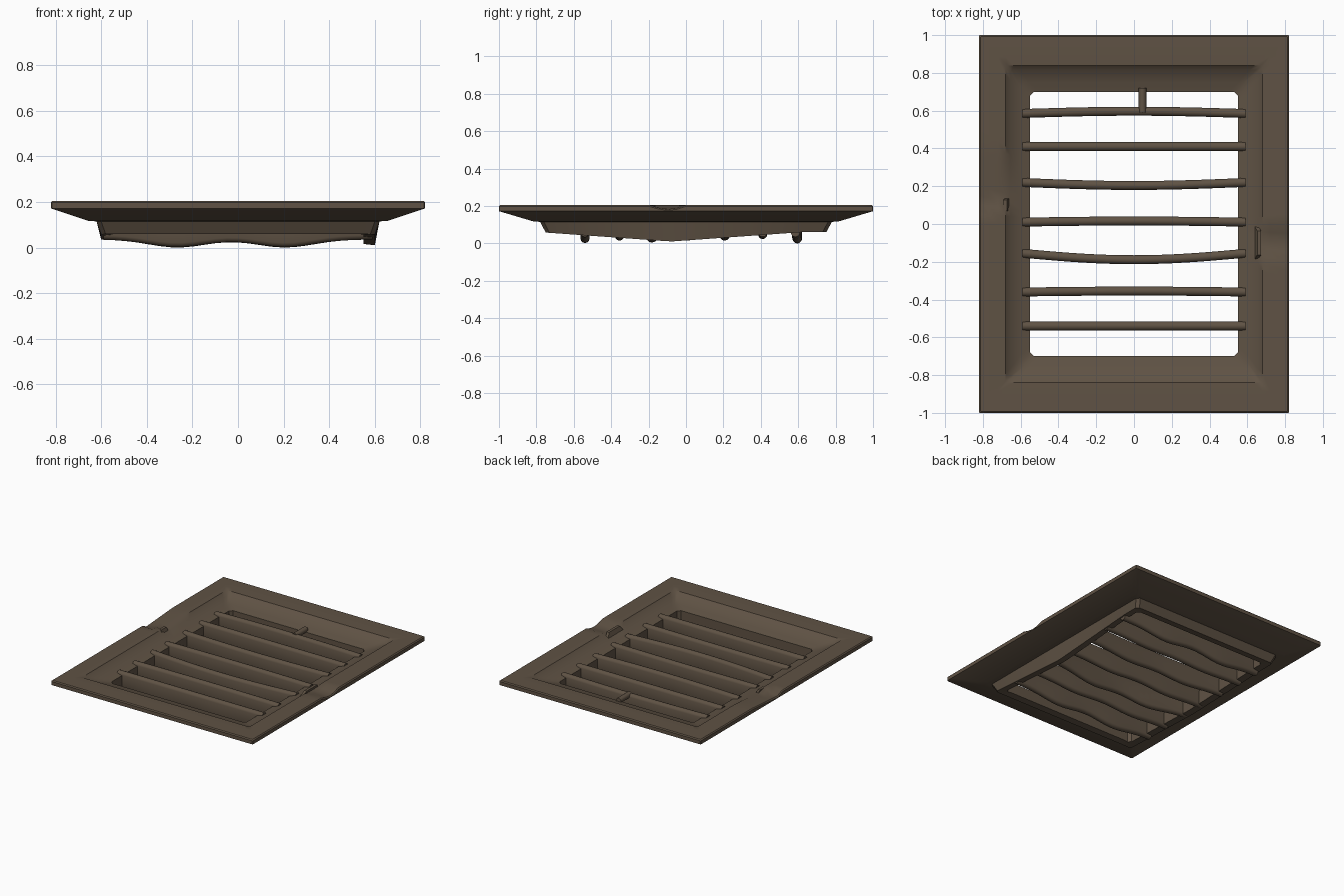
import bpy, bmesh, math
from mathutils import Vector

cube = bpy.data.objects.get("Cube")
if cube:
    bpy.data.objects.remove(cube, do_unlink=True)

brown = bpy.data.materials.new("dark bronze brown")
brown.use_nodes = True
colour = (0.115, 0.085, 0.058, 1)
brown.diffuse_color = colour
bsdf = brown.node_tree.nodes["Principled BSDF"]
bsdf.inputs["Base Color"].default_value = colour
bsdf.inputs["Roughness"].default_value = 0.7


def finish(name, bm, angle=35):
    bmesh.ops.recalc_face_normals(bm, faces=bm.faces)
    mesh = bpy.data.meshes.new(name)
    bm.to_mesh(mesh)
    bm.free()
    mesh.materials.append(brown)
    ob = bpy.data.objects.new(name, mesh)
    bpy.context.collection.objects.link(ob)
    bpy.ops.object.select_all(action='DESELECT')
    bpy.context.view_layer.objects.active = ob
    ob.select_set(True)
    bpy.ops.object.shade_smooth_by_angle(angle=math.radians(angle))
    return ob


def bridge(bm, rings, closed=False):
    pairs = list(zip(rings, rings[1:]))
    if closed:
        pairs.append((rings[-1], rings[0]))
    for a, b in pairs:
        n = len(a)
        for i in range(n):
            j = (i + 1) % n
            bm.faces.new((a[i], a[j], b[j], b[i]))


def rectangle(hx, hy, c, n=40):
    """Outline with clipped corners, each side cut into n parts."""
    pts = []
    for (sx, sy), (ex, ey) in [((-1, -1), (1, -1)), ((1, -1), (1, 1)),
                               ((1, 1), (-1, 1)), ((-1, 1), (-1, -1))]:
        dx, dy = (ex - sx) / 2, (ey - sy) / 2
        s = Vector((sx * hx + dx * c, sy * hy + dy * c))
        e = Vector((ex * hx - dx * c, ey * hy - dy * c))
        pts += [s.lerp(e, i / n) for i in range(n + 1)]
    return pts


def damage(x, y):
    """Height lost by the flange at its two dents."""
    if x > 0.65 and -0.19 < y < 0.0:
        return 0.022 * math.sin(math.pi * (y + 0.19) / 0.19)
    if x < -0.65 and 0.09 < y < 0.4:
        return 0.022 * (0.4 - y) / 0.31
    return 0


# Frame: half width, half depth, height, corner clip, around its section
section = [(.82, 1, .172, .004), (.82, 1, .198, .004), (.813, .993, .205, .004),
           (.77, .94, .205, .004), (.72, .885, .205, .004), (.68, .84, .203, .01),
           (.655, .815, .18, .01), (.60, .75, .158, .02), (.55, .70, .145, .02),
           (.55, .70, .065, .02), (.60, .75, .06, .02), (.62, .78, .115, .02),
           (.655, .815, .117, .01)]
bm = bmesh.new()
rings = []
for k, (hx, hy, z, c) in enumerate(section):
    ring = []
    for p in rectangle(hx, hy, c):
        h = z
        if 1 <= k <= 5:
            h -= damage(p.x, p.y)
        if k in (9, 10) and abs(p.x) > hx - 0.03:
            # the side walls sag towards the middle
            sag = 0.05 if p.x > 0 else 0.025
            h -= sag * max(0, 1 - abs(p.y + 0.08) / 0.7)
        ring.append(bm.verts.new((p.x, p.y, h)))
    rings.append(ring)
bridge(bm, rings, closed=True)
finish("grille_frame", bm)


# Slats: upright rounded blades, some bent
def slat(name, y, bow, droop):
    bm = bmesh.new()
    rings = []
    n, half, r = 24, 0.59, 0.024
    for i in range(n + 1):
        t = -1 + 2 * i / n
        mid = y - bow * math.cos(t * math.pi / 2)
        wave = math.exp(-((t + 0.45) / 0.3) ** 2) + math.exp(-((t - 0.35) / 0.3) ** 2)
        low = 0.035 - droop * min(wave, 1)
        ring = []
        for k in range(16):
            a = math.pi * (k + 0.5) / 8
            edge = 0.168 - r if math.sin(a) > 0 else low + r
            ring.append(bm.verts.new((t * half, mid + r * math.cos(a), edge + r * math.sin(a))))
        rings.append(ring)
    bridge(bm, rings)
    bm.faces.new(rings[0])
    bm.faces.new(rings[-1])
    finish(name, bm)


slats = [(.585, -.012, .035), (.41, 0, .012), (.22, .016, .02), (.01, -.006, .02),
         (-.155, .034, .03), (-.36, -.005, .02), (-.54, 0, .033)]
for i, (y, bow, droop) in enumerate(slats):
    slat(f"slat_{i + 1}", y, bow, droop)

# Lever pin behind the rear slat
bm = bmesh.new()
bmesh.ops.create_cone(bm, cap_ends=True, segments=16, radius1=0.02, radius2=0.02, depth=0.13)
for v in bm.verts:
    x, y, z = v.co
    v.co = (0.045 + x, 0.655 + z, 0.155 + y)
finish("lever_pin", bm)


# Bent lips beside the dents
def lip(name, x, y, length, tilt):
    bm = bmesh.new()
    bmesh.ops.create_cube(bm, size=1)
    for v in bm.verts:
        a, b, c = v.co
        v.co = (x + a * 0.02 + c * tilt, y + b * length * (1 - 0.3 * (c > 0)), 0.187 + c * 0.036)
    finish(name, bm)


lip("right_edge_lip", 0.655, -0.1, 0.18, 0.015)
lip("left_edge_lip", -0.675, 0.1, 0.08, -0.015)
